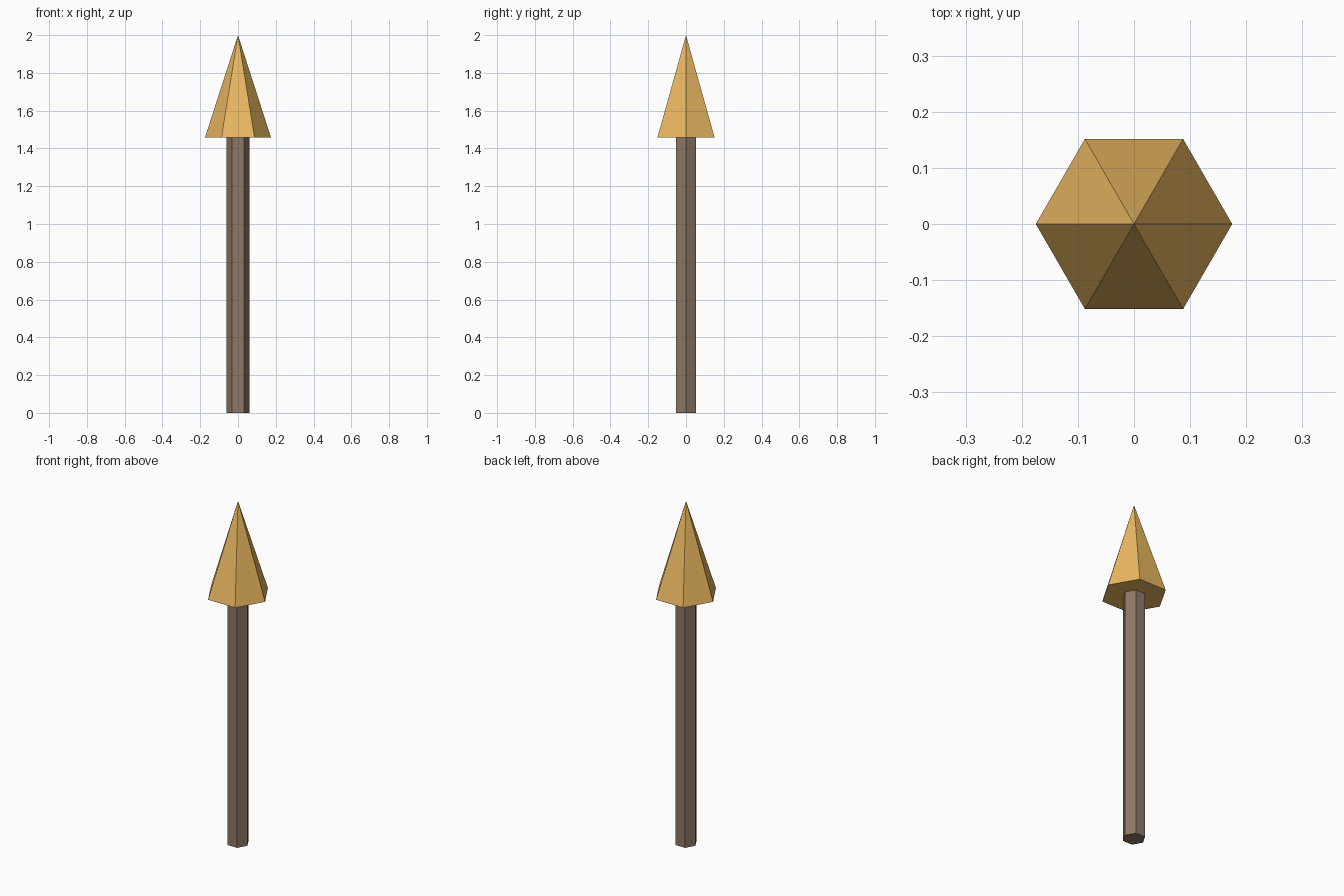
import bpy
import math

if "Cube" in bpy.data.objects:
    bpy.data.objects.remove(bpy.data.objects["Cube"])

SIDES = 6
HEAD_BASE = 1.457


def material(name, color):
    mat = bpy.data.materials.new(name)
    mat.diffuse_color = (*color, 1.0)
    mat.use_nodes = True
    mat.node_tree.nodes["Principled BSDF"].inputs["Base Color"].default_value = mat.diffuse_color
    return mat


def hex_part(name, r_bottom, r_top, z0, z1, mat):
    # Six-sided prism or pyramid with corners on the x axis
    bpy.ops.mesh.primitive_cone_add(
        vertices=SIDES, radius1=r_bottom, radius2=r_top, depth=z1 - z0,
        location=(0, 0, (z0 + z1) / 2), rotation=(0, 0, math.pi / SIDES))
    obj = bpy.context.object
    obj.name = name
    obj.data.materials.append(mat)
    bpy.ops.object.transform_apply(location=False, rotation=True, scale=False)
    return obj


wood = material("wood", (0.27, 0.19, 0.13))
brass = material("brass", (0.83, 0.48, 0.12))

# Shaft, seated just inside the pointed head
hex_part("shaft", 0.061, 0.061, 0.0, HEAD_BASE + 0.005, wood)

# Pointed head
hex_part("spear_head", 0.175, 0.0, HEAD_BASE, 2.0, brass)
